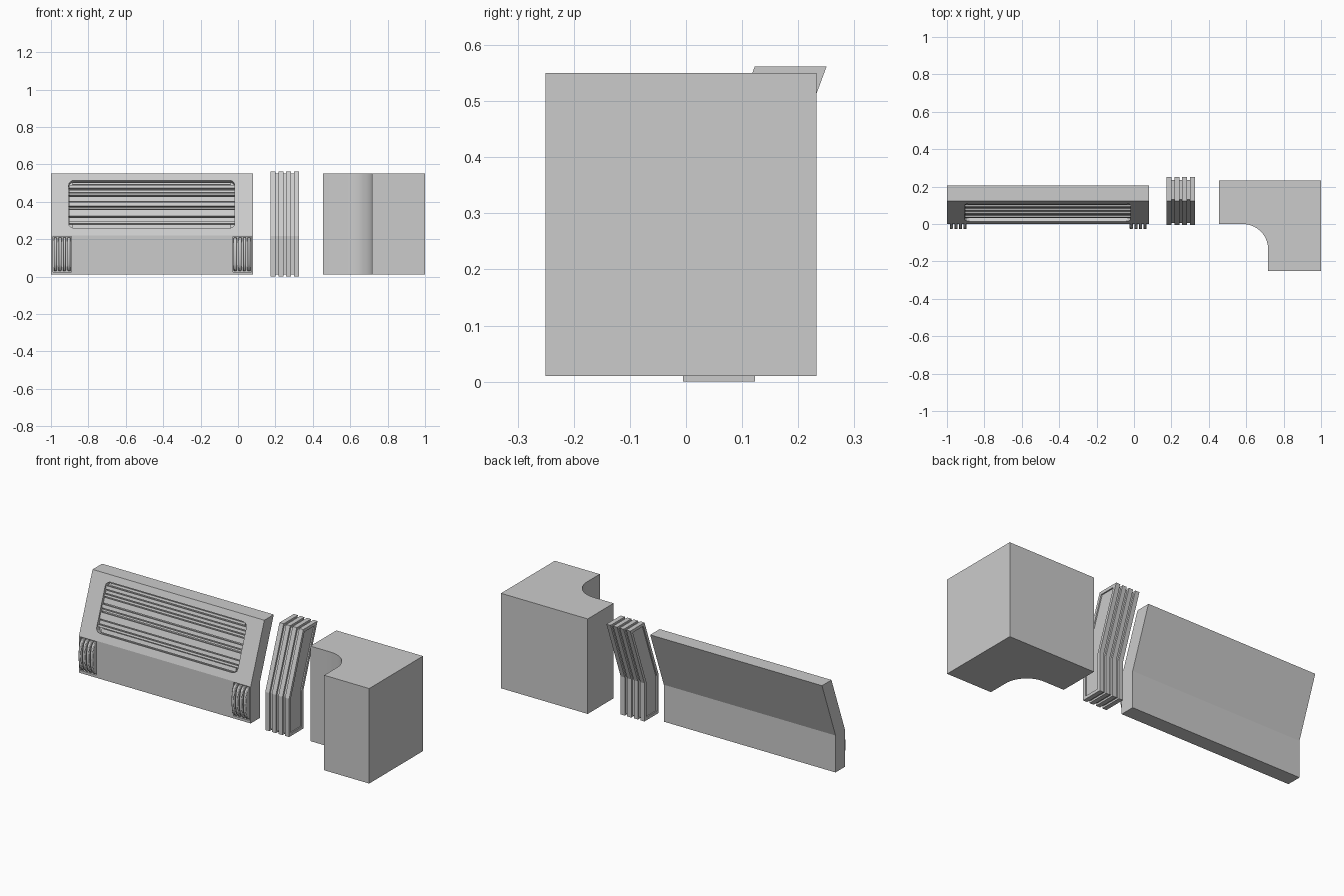
import bpy, bmesh, math
from mathutils import Matrix, Vector

if "Cube" in bpy.data.objects:
    bpy.data.objects.remove(bpy.data.objects["Cube"])


def prism(name, pts, lo, hi, place):
    """Extrude a closed 2D outline from lo to hi; place(a, b, d) maps to 3D."""
    bm = bmesh.new()
    low = [bm.verts.new(place(a, b, lo)) for a, b in pts]
    high = [bm.verts.new(place(a, b, hi)) for a, b in pts]
    n = len(pts)
    bm.faces.new(low)
    bm.faces.new(high[::-1])
    for i in range(n):
        j = (i + 1) % n
        bm.faces.new((low[i], low[j], high[j], high[i]))
    bmesh.ops.recalc_face_normals(bm, faces=bm.faces)
    me = bpy.data.meshes.new(name)
    bm.to_mesh(me)
    bm.free()
    ob = bpy.data.objects.new(name, me)
    bpy.context.collection.objects.link(ob)
    return ob


def side(a, b, d):           # outline in y-z, extruded along x
    return Vector((d, a, b))


def plan(a, b, d):           # outline in x-y, extruded along z
    return Vector((a, b, d))


def front(a, b, d):          # outline in x-z, extruded along y
    return Vector((a, d, b))


BEND, SLOPE = 0.22, 0.37
tilt = math.atan(SLOPE)


def sloped(a, b, d):         # outline on the leaning face, d = height above it
    y, z = math.sin(tilt), math.cos(tilt)
    return Vector((a, b * y - d * z, BEND + b * z + d * y))


def cut(ob, cutter):
    m = ob.modifiers.new("cut", 'BOOLEAN')
    m.operation = 'DIFFERENCE'
    m.solver = 'EXACT'
    m.object = cutter
    cutter.hide_render = True
    cutter.hide_viewport = True


def bent(y0, y1, z0, z1, bend=BEND):
    """Side outline of a wall that is upright below and leans back above."""
    lean = (z1 - bend) * SLOPE
    return [(y0, z0), (y1, z0), (y1, bend), (y1 + lean, z1), (y0 + lean, z1), (y0, bend)]


def rounded(x0, x1, z0, z1, r, seg):
    pts = []
    for k, (cx, cz) in enumerate([(x1 - r, z1 - r), (x0 + r, z1 - r), (x0 + r, z0 + r), (x1 - r, z0 + r)]):
        for i in range(seg + 1):
            t = math.pi / 2 * (k + i / seg)
            pts.append((cx + r * math.cos(t), cz + r * math.sin(t)))
    return pts


# Leaning wall panel with a long recess
panel = prism("wall_panel", bent(0.0, 0.085, 0.01, 0.55), -1.0, 0.08, side)
cut(panel, prism("recess_cutter", rounded(-0.905, -0.018, 0.042, 0.314, 0.026, 3), -0.03, 0.03, sloped))

# Uneven horizontal slats in the recess: start, end along slope, height relative to face
slats = [(0.046, 0.068, -0.018), (0.072, 0.084, -0.008), (0.088, 0.108, -0.016),
         (0.114, 0.150, -0.008), (0.156, 0.166, -0.016), (0.172, 0.192, -0.008),
         (0.198, 0.228, -0.014), (0.234, 0.246, -0.008), (0.250, 0.266, -0.016),
         (0.272, 0.290, -0.008), (0.295, 0.308, -0.016)]
for i, (a, b, h) in enumerate(slats):
    inset = 0.02 if i in (0, len(slats) - 1) else 0.0
    x0, x1 = -0.904 + inset, -0.019 - inset
    prism(f"recess_slat_{i}", [(x0, a), (x1, a), (x1, b), (x0, b)], -0.032, h, sloped)

# Vents at both lower corners: shallow pocket with four bowed fins
for tag, vx in (("left", -0.99), ("right", -0.028)):
    pocket = [(vx, 0.025), (vx + 0.1, 0.025), (vx + 0.1, 0.215), (vx, 0.215)]
    cut(panel, prism(f"vent_cutter_{tag}", pocket, -0.02, 0.015, front))
    bow = [(0.02, 0.03)]
    for i in range(11):
        t = -1 + i / 5
        bow.append((-0.028 * math.sqrt(max(0, 1 - t * t)), 0.12 + 0.09 * t))
    bow.append((0.02, 0.21))
    for k in range(4):
        x = vx + 0.005 + k * 0.0245
        fin = prism(f"vent_fin_{tag}_{k}", bow, x, x + 0.0165, side)
        bev = fin.modifiers.new("soft", 'BEVEL')
        bev.width = 0.004
        bev.segments = 2
        bev.limit_method = 'ANGLE'
        bev.angle_limit = math.radians(50)

# Ribbed joining strip: inset core with four raised ribs
prism("strip_core", bent(0.006, 0.112, 0.01, 0.552, 0.217), 0.182, 0.318, side)
for k in range(4):
    x = 0.175 + k * 0.0413
    rib = prism(f"strip_rib_{k}", bent(-0.005, 0.123, 0.0, 0.562, 0.217), x, x + 0.026, side)
    if k in (0, 3):          # outer ribs are frames, showing the core at the ends
        cut(rib, prism(f"rib_cutter_{k}", bent(0.012, 0.106, 0.017, 0.545, 0.217), x - 0.01, x + 0.04, side))

# Corner block with a concave inner corner
R = 0.135
outline = [(0.455, 0.233), (0.455, 0.0)]
for i in range(17):
    t = math.pi / 2 * (1 - i / 16)
    outline.append((0.582 + R * math.cos(t), -R + R * math.sin(t)))
outline += [(0.717, -0.25), (1.0, -0.25), (1.0, 0.233)]
block = prism("corner_block", outline, 0.01, 0.55, plan)

# Smooth only the curved faces
bpy.ops.object.select_all(action='DESELECT')
for ob in bpy.data.objects:
    if ob.name.startswith(("corner_block", "vent_fin")):
        ob.select_set(True)
        bpy.context.view_layer.objects.active = ob
bpy.ops.object.shade_smooth_by_angle(angle=math.radians(30))
